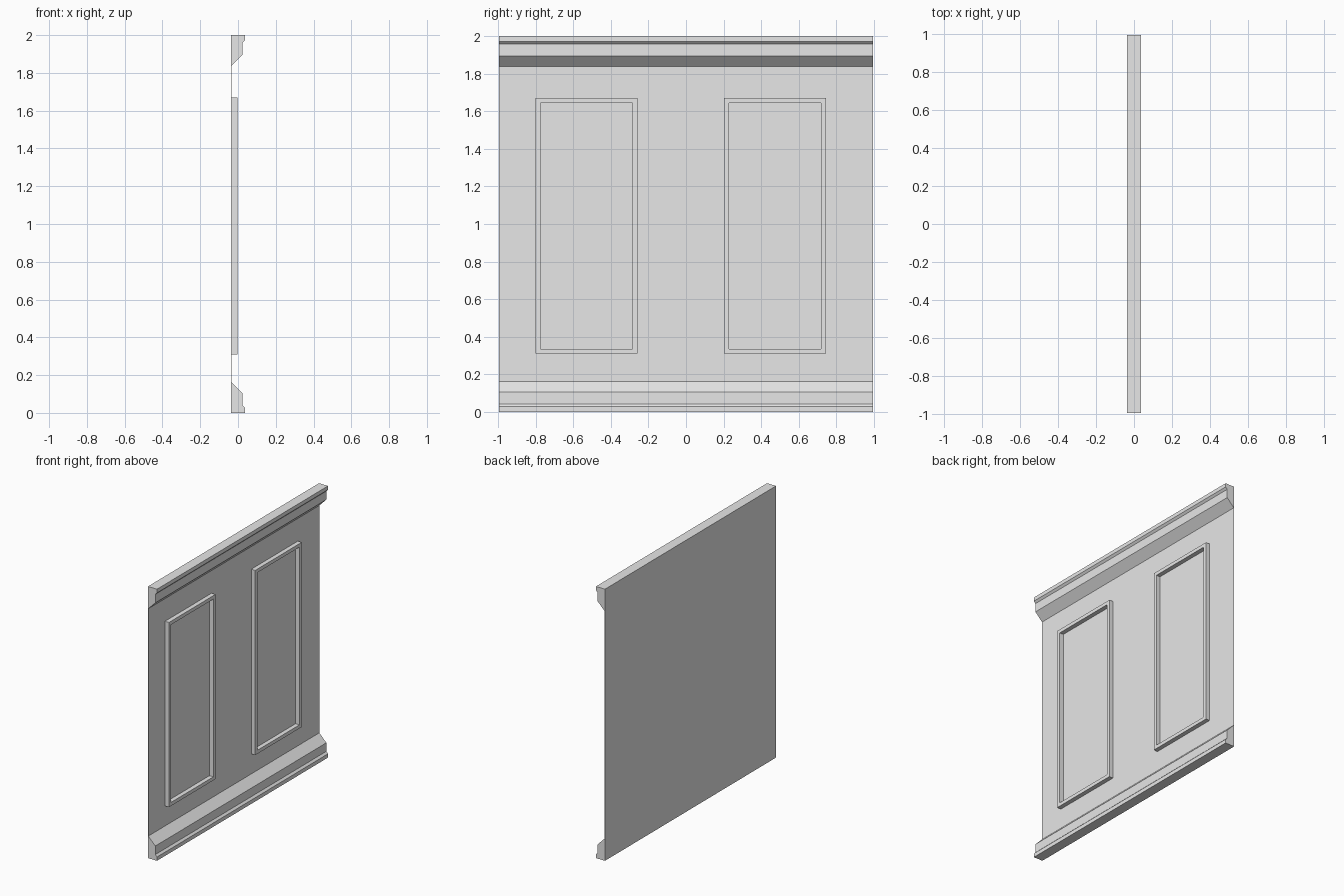
import bpy, bmesh

if "Cube" in bpy.data.objects:
    bpy.data.objects.remove(bpy.data.objects["Cube"])

HALF = 0.995      # half length along y
BACK = -0.037     # rear plane of the wall
SKIN = -0.034     # visible face of the wall

grey = bpy.data.materials.new("plain_grey")
grey.diffuse_color = (0.8, 0.8, 0.8, 1)
grey.use_nodes = True
grey.node_tree.nodes["Principled BSDF"].inputs["Base Color"].default_value = grey.diffuse_color


def finish(name, bm):
    bmesh.ops.recalc_face_normals(bm, faces=bm.faces)
    mesh = bpy.data.meshes.new(name)
    bm.to_mesh(mesh)
    bm.free()
    mesh.materials.append(grey)
    obj = bpy.data.objects.new(name, mesh)
    bpy.context.collection.objects.link(obj)
    return obj


def extrude(name, points, vec):
    """Fill a closed outline and extrude it into a solid."""
    bm = bmesh.new()
    face = bm.faces.new([bm.verts.new(p) for p in points])
    new = bmesh.ops.extrude_face_region(bm, geom=[face], use_keep_orig=True)["geom"]
    bmesh.ops.translate(bm, vec=vec, verts=[v for v in new if isinstance(v, bmesh.types.BMVert)])
    return finish(name, bm)


def rect(y0, y1, z0, z1, x):
    return [(x, y0, z0), (x, y1, z0), (x, y1, z1), (x, y0, z1)]


# Thin wall sheet
extrude("wall_sheet", rect(-HALF, HALF, 0.0, 2.0, BACK), (SKIN - BACK, 0, 0))

# Skirting and its mirrored crown moulding
profile = [(BACK, 0), (0.037, 0), (0.037, 0.028), (0.023, 0.042),
           (0.023, 0.105), (SKIN, 0.163), (BACK, 0.163)]
for name, flip in (("skirting", False), ("crown_moulding", True)):
    outline = [(x, -HALF, 2 - z if flip else z) for x, z in profile]
    extrude(name, outline, (0, 2 * HALF, 0))


# Raised rectangular panel frames
def panel_frame(name, y0, y1, z0, z1, w, front):
    bm = bmesh.new()
    loops = []
    for x, inset in ((SKIN, 0), (front, 0), (front, w), (SKIN, w)):
        pts = rect(y0 + inset, y1 - inset, z0 + inset, z1 - inset, x)
        loops.append([bm.verts.new(p) for p in pts])
    for i in range(3):
        a, b = loops[i], loops[i + 1]
        for j in range(4):
            k = (j + 1) % 4
            bm.faces.new((a[j], a[k], b[k], b[j]))
    return finish(name, bm)


for name, y0 in (("panel_frame_left", -0.80), ("panel_frame_right", 0.203)):
    panel_frame(name, y0, y0 + 0.542, 0.31, 1.67, 0.026, -0.002)
